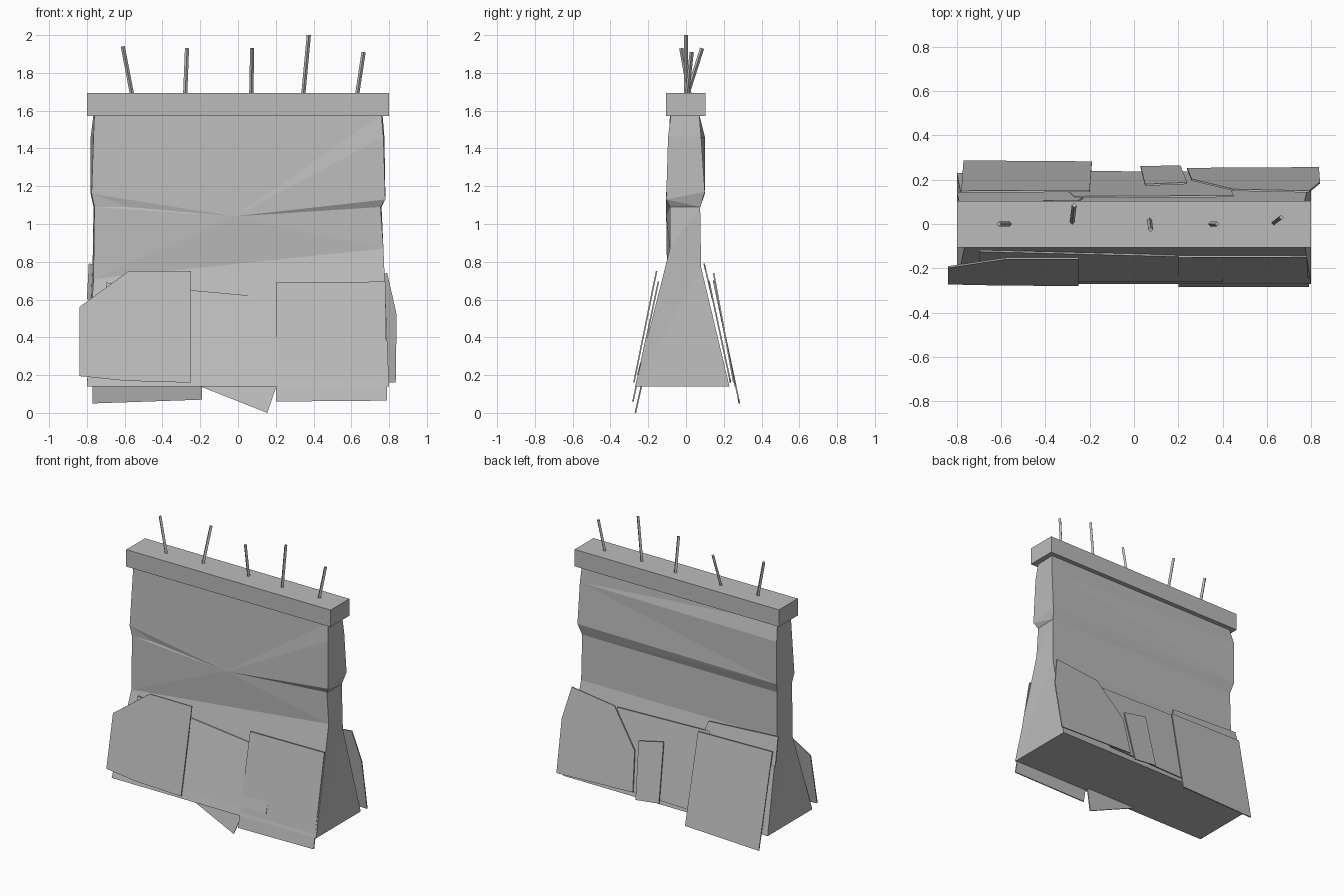
import bpy
import bmesh
from mathutils import Vector

default_cube = bpy.data.objects.get("Cube")
if default_cube:
    bpy.data.objects.remove(default_cube, do_unlink=True)

# One plain concrete colour for everything
GREY = (0.5, 0.5, 0.5, 1)
concrete = bpy.data.materials.new("concrete_grey")
concrete.use_nodes = True
concrete.diffuse_color = GREY
for node in concrete.node_tree.nodes:
    if node.type == "BSDF_PRINCIPLED":
        node.inputs["Base Color"].default_value = GREY


def finish(bm, name):
    """Turn a bmesh into a flat shaded concrete object."""
    bmesh.ops.recalc_face_normals(bm, faces=bm.faces[:])
    mesh = bpy.data.meshes.new(name)
    bm.to_mesh(mesh)
    bm.free()
    mesh.materials.append(concrete)
    part = bpy.data.objects.new(name, mesh)
    bpy.context.collection.objects.link(part)
    return part


def make_plate(name, side, outline, top, bottom, thickness=0.008):
    """Leaning slab: (x, z) outline, depth running from top to bottom."""
    heights = [z for x, z in outline]
    low, high = min(heights), max(heights)
    bm = bmesh.new()
    corners = []
    for x, z in outline:
        depth = top + (bottom - top) * (high - z) / (high - low)
        corners.append(bm.verts.new((x, side * depth, z)))
    face = bm.faces.new(corners)
    extruded = bmesh.ops.extrude_face_region(bm, geom=[face])
    moved = [v for v in extruded["geom"] if isinstance(v, bmesh.types.BMVert)]
    bmesh.ops.translate(bm, verts=moved, vec=(0, -side * thickness, 0))
    return finish(bm, name)


def make_rod(name, start, end, radius=0.011):
    """Square reinforcing bar between two points."""
    start, end = Vector(start), Vector(end)
    bm = bmesh.new()
    bmesh.ops.create_cone(bm, cap_ends=True, segments=4, radius1=radius,
                          radius2=radius, depth=(end - start).length)
    turn = Vector((0, 0, 1)).rotation_difference(end - start)
    bm.transform(turn.to_matrix().to_4x4())
    bmesh.ops.translate(bm, verts=bm.verts[:], vec=(start + end) / 2)
    return finish(bm, name)


# Wall: four chipped corner edges, bottom to top
def make_wall():
    bm = bmesh.new()

    def column(points):
        return [bm.verts.new(p) for p in points]

    front_left = column([(-.8, -.27, .14), (-.765, -.1, .71), (-.76, -.1, 1.09),
                         (-.775, -.105, 1.16), (-.765, -.09, 1.46), (-.76, -.085, 1.58)])
    front_right = column([(.8, -.27, .14), (.77, -.085, .87), (.755, -.085, 1.09),
                          (.78, -.105, 1.13), (.77, -.095, 1.46), (.76, -.08, 1.58)])
    back_right = column([(.8, .23, .14), (.765, .08, .77), (.76, .075, 1.09),
                         (.78, .1, 1.17), (.775, .08, 1.46), (.765, .07, 1.58)])
    back_left = column([(-.8, .23, .14), (-.77, .08, .77), (-.765, .075, 1.09),
                        (-.78, .1, 1.16), (-.78, .1, 1.46), (-.765, .07, 1.58)])

    # Ends and back are strips between neighbouring corner edges
    strips = ((front_right, back_right), (back_right, back_left), (back_left, front_left))
    for first, second in strips:
        for i in range(len(first) - 1):
            bm.faces.new((first[i], second[i], second[i + 1], first[i + 1]))

    # Front: sloping foot, then facets fanned around a bulge
    bm.faces.new((front_left[0], front_right[0], front_right[1], front_left[1]))
    bulge = bm.verts.new((-.02, -.105, 1.04))
    notch = bm.verts.new((-.58, -.097, 1.09))
    bm.faces.new((front_left[3], front_left[2], notch))
    rim = front_right[1:] + front_left[:2:-1] + [notch, front_left[2], front_left[1]]
    for i, vert in enumerate(rim):
        bm.faces.new((bulge, vert, rim[(i + 1) % len(rim)]))

    for level in (0, -1):
        bm.faces.new([c[level] for c in (front_left, front_right, back_right, back_left)])
    bmesh.ops.triangulate(bm, faces=[f for f in bm.faces if len(f.verts) > 3])
    return finish(bm, "wall")


make_wall()

# Coping along the top
bm = bmesh.new()
bmesh.ops.create_cube(bm, size=1)
bmesh.ops.scale(bm, verts=bm.verts[:], vec=(1.6, 0.21, 0.12))
bmesh.ops.translate(bm, verts=bm.verts[:], vec=(0, -0.002, 1.633))
finish(bm, "coping")

# Bent bars standing out of the coping
bars = [((-.56, 0, 1.68), (-.61, 0, 1.94)),
        ((-.28, .005, 1.68), (-.27, .085, 1.93)),
        ((.07, .02, 1.68), (.075, -.025, 1.93)),
        ((.345, 0, 1.68), (.375, 0, 2)),
        ((.63, .005, 1.68), (.665, .03, 1.91))]
for start, end in bars:
    make_rod("reinforcing_bar", start, end)

# Broken slabs leaning on the front
FRONT, BACK = -1, 1
make_plate("front_right_slab", FRONT,
           [(-.84, .195), (-.6, .17), (-.25, .16), (-.25, .75), (-.58, .75), (-.84, .56)],
           top=.16, bottom=.28)
make_plate("front_left_slab", FRONT,
           [(.2, .06), (.79, .065), (.78, .695), (.2, .69)], top=.15, bottom=.285)
make_plate("front_middle_slab", FRONT,
           [(-.4, .17), (-.25, .16), (.155, 0), (.2, .13), (.3, .31), (-.4, .55)],
           top=.15, bottom=.272)
make_plate("front_inner_slab", FRONT,
           [(-.7, .2), (.4, .2), (.4, .59), (-.25, .65), (-.7, .69)],
           top=.125, bottom=.26)

# Broken slabs leaning on the back
make_plate("back_left_slab", BACK,
           [(.24, .18), (.835, .16), (.84, .52), (.79, .74), (.45, .7), (.26, .45)],
           top=.15, bottom=.257)
make_plate("back_right_slab", BACK,
           [(-.77, .05), (-.19, .07), (-.2, .69), (-.78, .7)], top=.15, bottom=.287)
make_plate("back_small_slab", BACK,
           [(.03, .16), (.21, .14), (.24, .52), (.05, .56)], top=.18, bottom=.265)
make_plate("back_middle_slab", BACK,
           [(-.4, .16), (.4, .18), (.45, .68), (-.27, .7)], top=.125, bottom=.24)
make_plate("back_ledge_slab", BACK,
           [(-.8, .6), (-.2, .6), (-.25, .76), (-.79, .79)], top=.1, bottom=.145)
